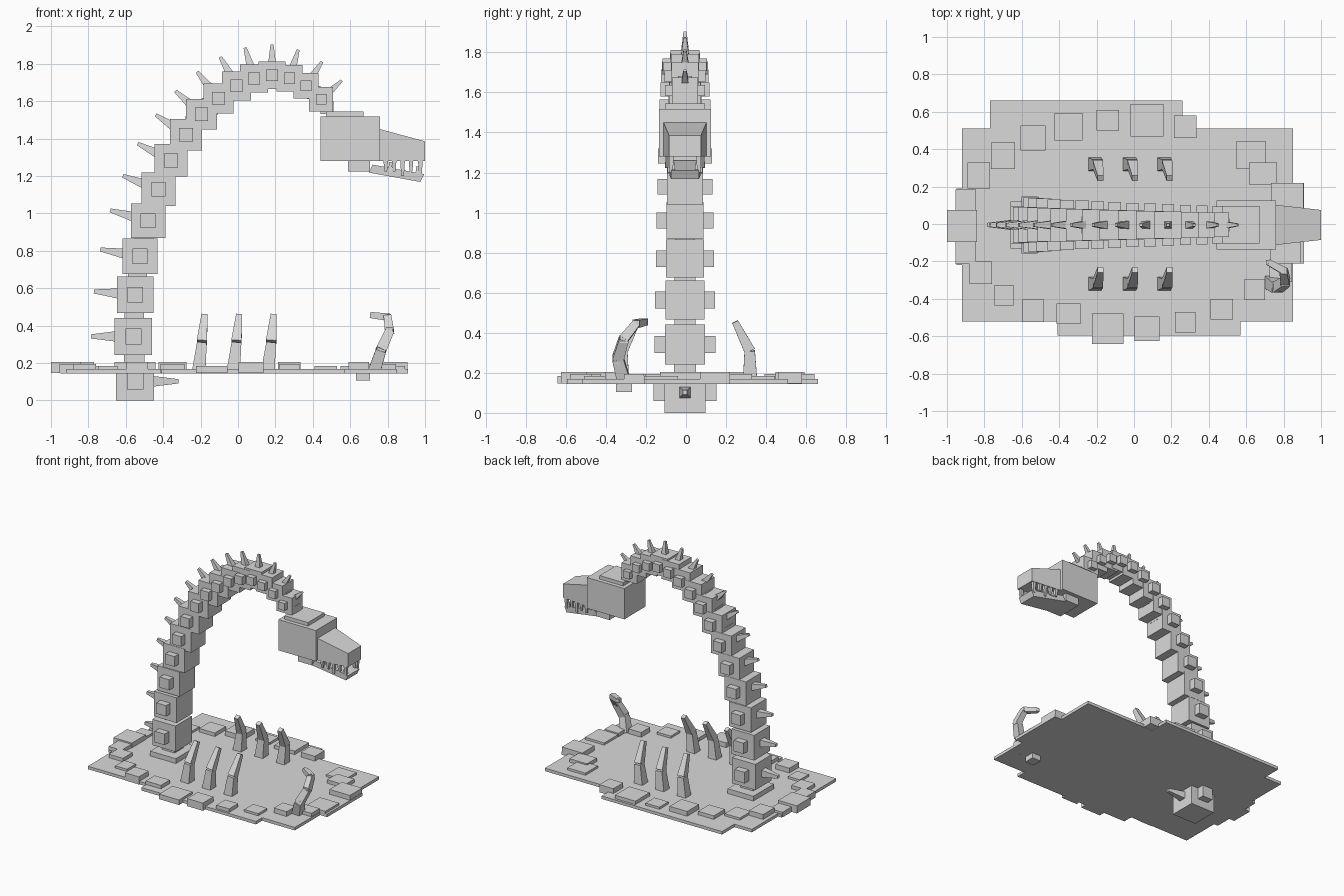
import bpy, bmesh
from mathutils import Vector

if "Cube" in bpy.data.objects:
    bpy.data.objects.remove(bpy.data.objects["Cube"])

mat = bpy.data.materials.new("pale_grey")
mat.diffuse_color = (0.7, 0.7, 0.7, 1)
mat.use_nodes = True
mat.node_tree.nodes["Principled BSDF"].inputs["Base Color"].default_value = mat.diffuse_color


def finish(bm, name):
    bmesh.ops.recalc_face_normals(bm, faces=bm.faces)
    me = bpy.data.meshes.new(name)
    bm.to_mesh(me)
    bm.free()
    me.materials.append(mat)
    ob = bpy.data.objects.new(name, me)
    bpy.context.collection.objects.link(ob)
    return ob


def loft(bm, a, b):
    """Closed solid between two matching loops of points."""
    va = [bm.verts.new(p) for p in a]
    vb = [bm.verts.new(p) for p in b]
    bm.faces.new(va[::-1])
    bm.faces.new(vb)
    n = len(va)
    for i in range(n):
        bm.faces.new((va[i], va[(i + 1) % n], vb[(i + 1) % n], vb[i]))


def box(bm, x0, x1, y0, y1, z0, z1):
    sq = [(x0, y0), (x1, y0), (x1, y1), (x0, y1)]
    loft(bm, [(x, y, z0) for x, y in sq], [(x, y, z1) for x, y in sq])


def cube(bm, c, sx, sy, sz):
    box(bm, c[0] - sx / 2, c[0] + sx / 2, c[1] - sy / 2, c[1] + sy / 2,
        c[2] - sz / 2, c[2] + sz / 2)


def taper(bm, p, q, wp, wq, up=(0, 1, 0)):
    """Square bar from p to q that narrows from wp to wq."""
    p, q = Vector(p), Vector(q)
    d = (q - p).normalized()
    u = d.cross(Vector(up)).normalized()
    v = d.cross(u)
    ring = [u + v, v - u, -u - v, u - v]
    loft(bm, [p + r * wp / 2 for r in ring], [q + r * wq / 2 for r in ring])


# Base plate with stepped outline
bm = bmesh.new()
outline = [(-.95, .19), (-.92, .19), (-.92, .51), (-.77, .51), (-.77, .66),
           (.26, .66), (.26, .51), (.85, .51), (.85, .22), (.91, .22),
           (.91, -.21), (.85, -.21), (.85, -.52), (.57, -.52), (.57, -.595),
           (-.41, -.595), (-.41, -.52), (-.92, -.52), (-.92, -.22), (-.95, -.22)]
loft(bm, [(x, y, .145) for x, y in outline], [(x, y, .168) for x, y in outline])
finish(bm, "base_plate")

# Rim stones: centre x, centre y, width, depth
bm = bmesh.new()
stones = [(-.92, -.01, .16, .17), (-.9, .13, .11, .11), (-.9, -.15, .11, .13),
          (-.83, .26, .12, .14), (-.7, .365, .13, .14), (-.54, .46, .135, .135),
          (-.35, .52, .15, .145), (-.14, .555, .12, .11), (.07, .555, .175, .175),
          (.275, .52, .12, .12), (.625, .37, .155, .15), (.69, .27, .15, .12),
          (.82, .145, .175, .15), (.81, -.125, .165, .17), (.785, -.26, .12, .1),
          (.645, -.35, .11, .11), (.47, -.455, .12, .11), (.275, -.525, .11, .11),
          (.07, -.56, .135, .13), (-.14, -.56, .17, .165), (-.35, -.48, .13, .11),
          (-.54, -.465, .12, .12), (-.695, -.38, .1, .11), (-.82, -.26, .12, .12)]
for i, (x, y, w, d) in enumerate(stones):
    top = (.205, .185, .195)[i % 3]
    box(bm, x - w / 2, x + w / 2, y - d / 2, y + d / 2, .146, top)
finish(bm, "rim_stones")

# Neck foot and the small block under the plate
bm = bmesh.new()
box(bm, -.66, -.44, -.13, .12, .15, .205)
finish(bm, "neck_foot")
bm = bmesh.new()
box(bm, .63, .705, -.35, -.27, .105, .146)
finish(bm, "underside_block")

# Neck: vertebra centres (x, z) along the arch
spine = [(-.55, .102), (-.56, .342), (-.55, .564), (-.524, .77), (-.481, .96),
         (-.425, 1.128), (-.358, 1.283), (-.278, 1.42), (-.195, 1.53),
         (-.104, 1.615), (-.008, 1.682), (.086, 1.722), (.182, 1.738),
         (.275, 1.722), (.364, 1.682), (.444, 1.61), (.51, 1.52)]
vert, knob, link, spike = (bmesh.new() for _ in range(4))
Y = -.005
for i in range(16):
    x, z = spine[i]
    s = .204 - .0049 * i
    c = Vector((x, Y, z))
    cube(vert, c, s, s, s)
    cube(knob, c, s * .43, s * 1.53, s * .43)
    # narrow disc between neighbouring vertebrae
    nxt = Vector((spine[i + 1][0], Y, spine[i + 1][1]))
    cube(link, (c + nxt) / 2, s * .53, s * .53, s * .53)
    # outward spike
    if i == 0:
        n = Vector((1, 0, 0))
    else:
        t = (nxt - Vector((spine[i - 1][0], Y, spine[i - 1][1]))).normalized()
        n = Vector((-t.z, 0, t.x))
    taper(spike, c + n * s * .42, c + n * s * 1.14, s * .29, s * .11)
finish(vert, "neck_vertebrae")
finish(knob, "vertebra_knobs")
finish(link, "neck_discs")
finish(spike, "back_spikes")

# Skull with crown plate, snout and cheek block
bm = bmesh.new()
box(bm, .44, .76, -.135, .125, 1.28, 1.518)
finish(bm, "skull")
bm = bmesh.new()
box(bm, .47, .672, -.105, .095, 1.515, 1.545)
finish(bm, "crown_plate")
bm = bmesh.new()
loft(bm, [(.76, -.112, 1.28), (.76, .102, 1.28), (.76, .102, 1.45), (.76, -.112, 1.45)],
     [(1, -.085, 1.28), (1, .075, 1.28), (1, .075, 1.385), (1, -.085, 1.385)])
finish(bm, "snout")
bm = bmesh.new()
box(bm, .588, .705, -.105, .095, 1.223, 1.282)
finish(bm, "jaw_hinge")
bm = bmesh.new()
loft(bm, [(.7, -.095, 1.218), (.7, .085, 1.218), (.72, .085, 1.26), (.72, -.095, 1.26)],
     [(.975, -.075, 1.168), (.975, .065, 1.168), (.995, .065, 1.21), (.995, -.075, 1.21)])
finish(bm, "lower_jaw")

# Teeth along both sides of the mouth
bm = bmesh.new()
for side in (-1, 1):
    for i, x in enumerate((.79, .835, .88, .925, .975)):
        y = Y + side * (.092 - (x - .76) * .11)
        low = 1.2 if i in (2, 4) else 1.225
        taper(bm, (x, y, 1.285), (x, y, low), .025, .015)
    for x in (.815, .96):
        y = Y + side * (.08 - (x - .76) * .1)
        zb = 1.25 - (x - .72) * .17
        taper(bm, (x, y, zb - .01), (x, y, zb + .04), .024, .014)
finish(bm, "teeth")

# Curved ribs in two facing rows
bm = bmesh.new()
for side in (-1, 1):
    for x in (-.185, 0, .185):
        a = (x - .025, side * .32, .155)
        b = (x - .008, side * .318, .31)
        c = (x + .006, side * .245, .455)
        taper(bm, a, b, .072, .052, (1, 0, 0))
        taper(bm, b, c, .055, .032, (1, 0, 0))
finish(bm, "ribs")

# Small bent tail rising from the plate
bm = bmesh.new()
path = [(.73, -.31, .16), (.765, -.34, .27), (.81, -.31, .37),
        (.8, -.25, .445), (.72, -.205, .455)]
for i in range(4):
    w = .066 - .009 * i
    taper(bm, path[i], path[i + 1], w, w * .85)
    cube(bm, path[i + 1], w * .7, w * .7, w * .7)
finish(bm, "tail_tip")
